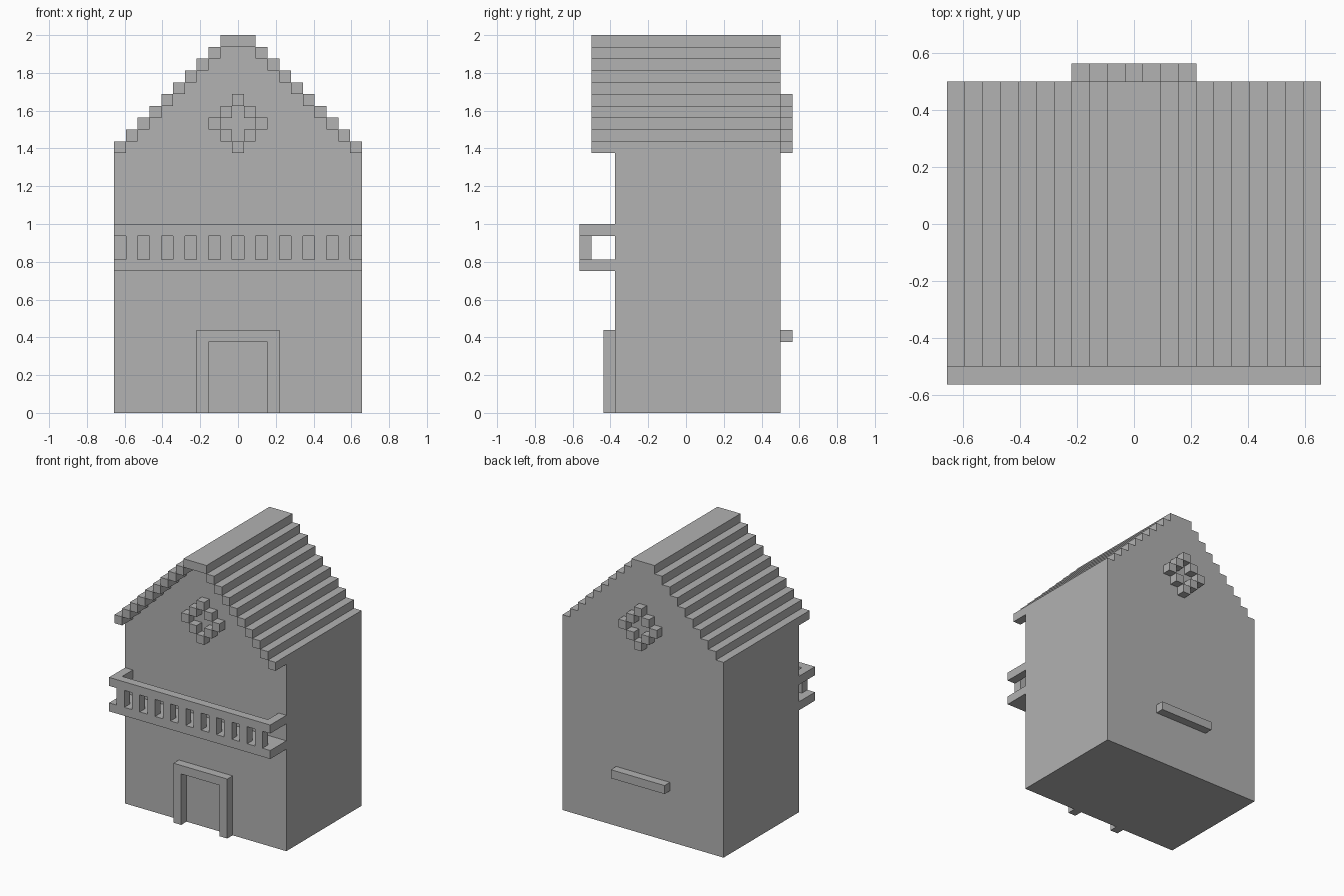
import bpy
import bmesh

U = 1 / 16  # one block

cube = bpy.data.objects.get("Cube")
if cube:
    bpy.data.objects.remove(cube, do_unlink=True)

grey = bpy.data.materials.new("plain_grey")
grey.use_nodes = True
colour = (0.445, 0.445, 0.445, 1)
grey.diffuse_color = colour
grey.node_tree.nodes["Principled BSDF"].inputs["Base Color"].default_value = colour


def finish(name, bm):
    bmesh.ops.recalc_face_normals(bm, faces=bm.faces)
    mesh = bpy.data.meshes.new(name)
    bm.to_mesh(mesh)
    bm.free()
    mesh.materials.append(grey)
    obj = bpy.data.objects.new(name, mesh)
    bpy.context.collection.objects.link(obj)
    return obj


def boxes(name, spans):
    """One object from boxes given as x, y and z ranges in blocks."""
    bm = bmesh.new()
    for span in spans:
        verts = bmesh.ops.create_cube(bm, size=1)["verts"]
        for v in verts:
            for axis, (low, high) in enumerate(span):
                v.co[axis] = U * (high if v.co[axis] > 0 else low)
    return finish(name, bm)


def extrude_profile(name, points, y0, y1):
    """One object from an x-z outline in blocks, extruded along y."""
    bm = bmesh.new()
    face = bm.faces.new([bm.verts.new((x * U, y0 * U, z * U)) for x, z in points])
    new = bmesh.ops.extrude_face_region(bm, geom=[face])["geom"]
    bmesh.ops.translate(bm, vec=(0, (y1 - y0) * U, 0),
                        verts=[g for g in new if isinstance(g, bmesh.types.BMVert)])
    return finish(name, bm)


HALF, EAVES, STEPS = 10.5, 22, 9
FRONT, BACK = -6, 8

# House body with stepped gables under the roof
right_side = [(HALF, 0), (HALF, EAVES)]
for k in range(STEPS):
    w = HALF - 1 - k
    right_side += [(w, EAVES + k), (w, EAVES + k + 1)]
outline = right_side + [(-x, z) for x, z in reversed(right_side)]
extrude_profile("house_body", outline, FRONT, BACK)

# Stepped roof, overhanging the front
roof = []
for k in range(STEPS):
    w = HALF - k
    z = (EAVES + k, EAVES + k + 1)
    roof += [((w - 1, w), (-8, BACK), z), ((-w, 1 - w), (-8, BACK), z)]
roof.append(((-1.5, 1.5), (-8, BACK), (EAVES + STEPS, EAVES + STEPS + 1)))
boxes("roof", roof)

# Ring ornaments on both gables
ring = [(x, z) for x in range(-2, 3) for z in range(-2, 3) if abs(x) + abs(z) == 2]
for name, y in (("front_ornament", (-7, FRONT)), ("back_ornament", (BACK, 9))):
    boxes(name, [((x - .5, x + .5), y, (24 + z, 25 + z)) for x, z in ring])

# Balcony
boxes("balcony_floor", [((-HALF, HALF), (-9, FRONT), (12, 13))])
boxes("balcony_rail", [((-HALF, HALF), (-9, -8), (15, 16)),
                       ((-HALF, 1 - HALF), (-8, FRONT), (15, 16)),
                       ((HALF - 1, HALF), (-8, FRONT), (15, 16))])
boxes("balcony_balusters", [((x - .5, x + .5), (-9, -8), (13, 15))
                            for x in range(-9, 10, 2)])

# Door frame and back ledge
frame = [(-3.5, 0), (-3.5, 7), (3.5, 7), (3.5, 0),
         (2.5, 0), (2.5, 6), (-2.5, 6), (-2.5, 0)]
extrude_profile("door_frame", frame, -7, FRONT)
boxes("back_ledge", [((-3.5, 3.5), (BACK, 9), (6, 7))])
